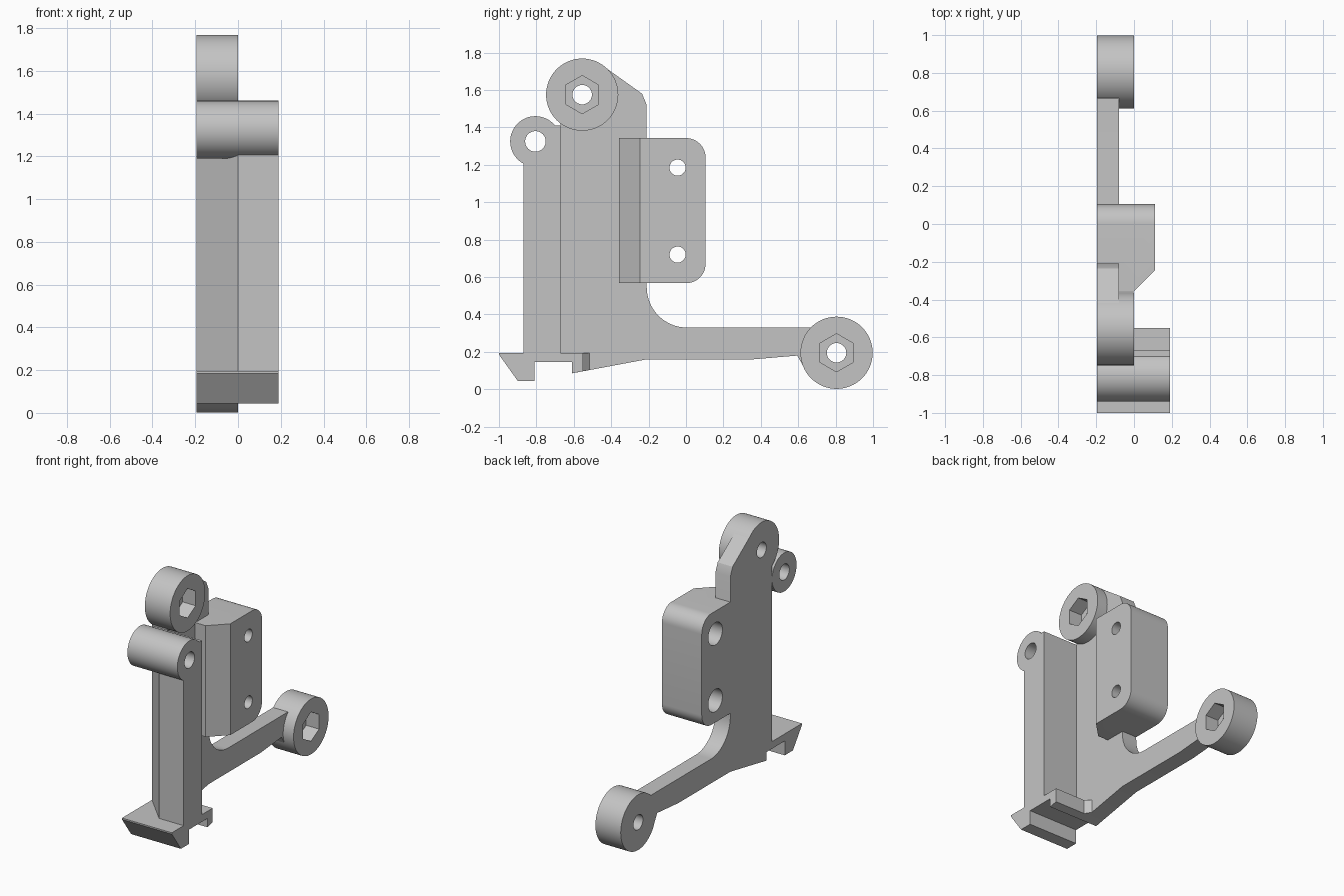
import bpy, bmesh
from math import sin, cos, radians

if "Cube" in bpy.data.objects:
    bpy.data.objects.remove(bpy.data.objects["Cube"], do_unlink=True)

grey = bpy.data.materials.new("plain grey")
grey.use_nodes = True
GREY = (0.55, 0.55, 0.55, 1)
grey.diffuse_color = GREY
grey.node_tree.nodes["Principled BSDF"].inputs["Base Color"].default_value = GREY

SIDE, PLATE, MID, FAR = -0.195, -0.08, 0.0, 0.19
TOP_HUB, ARM_HUB, TUBE = (-0.555, 1.575), (0.805, 0.195), (-0.805, 1.325)
MOUNT_HOLES = [(-0.045, 0.72), (-0.045, 1.185)]


def arc(centre, r, start=0, end=360, n=64):
    """Points on an arc; a full circle leaves out its repeated last point."""
    count = n if end - start == 360 else n + 1
    angles = [radians(start + (end - start) * i / n) for i in range(count)]
    return [(centre[0] + r * cos(a), centre[1] + r * sin(a)) for a in angles]


def prism(name, pts, lo, hi, axis="x", bevel=None):
    """Extrude a profile along x or z; bevel = (edge rule, offset, segments)."""
    bm = bmesh.new()
    rings = [[bm.verts.new((t, *p) if axis == "x" else (*p, t)) for p in pts]
             for t in (lo, hi)]
    for ring in rings:
        bm.faces.new(ring)
    for i in range(len(pts)):
        bm.faces.new((rings[0][i - 1], rings[0][i], rings[1][i], rings[1][i - 1]))
    if bevel:
        rule, offset, segments = bevel
        edges = [e for e in bm.edges if rule(e.verts[0].co, e.verts[1].co)]
        bmesh.ops.bevel(bm, geom=edges, offset=offset, segments=segments,
                        profile=0.5, affect="EDGES")
    bmesh.ops.recalc_face_normals(bm, faces=bm.faces)
    mesh = bpy.data.meshes.new(name)
    bm.to_mesh(mesh)
    bm.free()
    mesh.materials.append(grey)
    obj = bpy.data.objects.new(name, mesh)
    bpy.context.collection.objects.link(obj)
    return obj


def activate(obj):
    bpy.ops.object.select_all(action="DESELECT")
    obj.select_set(True)
    bpy.context.view_layer.objects.active = obj


def cut(targets, cutter):
    """Subtract a cutter from each part, then remove it."""
    cutter.hide_render = True
    for obj in targets:
        activate(obj)
        mod = obj.modifiers.new("cut", "BOOLEAN")
        mod.operation, mod.solver, mod.object = "DIFFERENCE", "EXACT", cutter
        bpy.ops.object.modifier_apply(modifier=mod.name)
    bpy.data.objects.remove(cutter, do_unlink=True)


# Side plate with the curved arm
plate = prism("side_plate", [
    (-0.67, 0.15), (-0.61, 0.15), (-0.61, 0.085), (-0.21, 0.16), (0.36, 0.16),
    (0.595, 0.18), (0.655, 0.075), ARM_HUB, (0.665, 0.33),
    *arc((0.005, 0.545), 0.215, 270, 180, 16),
    (-0.21, 1.52), (-0.235, 1.58), (-0.442, 1.728), TOP_HUB, (-0.67, 1.424)],
    SIDE, PLATE)

# Front column with a slanted outer side
column = prism("front_column", [
    (MID, -0.87), (FAR, -0.87), (FAR, -0.67), (SIDE, -0.67)], 0.17, 1.41, "z")

# Clip foot with its slot and angled end
foot = prism("clip_foot", [
    (-1, 0.195), (-1, 0.185), (-0.9, 0.045), (-0.81, 0.045), (-0.81, 0.145),
    (-0.61, 0.145), (-0.61, 0.085), (-0.515, 0.103), (-0.515, 0.195)], SIDE, FAR)
cut([foot], prism("foot_cutter", [
    (PLATE, -0.515), (PLATE + 0.035, -0.55), (0.3, -0.55), (0.3, -0.4), (PLATE, -0.4)],
    0, 0.4, "z"))

# Pivot tube on top of the column
tube = prism("pivot_tube", arc(TUBE, 0.135), SIDE, FAR)
cut([tube, column], prism("tube_bore", arc(TUBE, 0.055, n=40), -0.4, 0.4))

# Chamfered hubs with a hexagonal socket
hubs = []
for name, centre in (("top_hub", TOP_HUB), ("arm_hub", ARM_HUB)):
    hub = prism(name, arc(centre, 0.193), SIDE, MID, bevel=(
        lambda a, b: a.x > -0.01 and b.x > -0.01, 0.038, 1))
    cut([hub, plate], prism("hub_bore", arc(centre, 0.052, n=40), -0.4, 0.4))
    cut([hub, plate], prism("hex_socket", arc(centre, 0.102, 30, 390, 6), -0.1, 0.2))
    hubs.append(hub)

# Mounting block with rounded back corners and counterbored holes
mount = prism("mounting_block", [
    (SIDE, 0.105), (SIDE, -0.25), (PLATE - 0.02, -0.25), (PLATE - 0.02, -0.357),
    (MID, -0.357), (0.112, -0.245), (0.112, 0.105)], 0.567, 1.343, "z",
    bevel=(lambda a, b: min(a.y, b.y) > 0.1 and abs(a.z - b.z) < 0.01, 0.105, 12))
for centre in MOUNT_HOLES:
    cut([mount], prism("screw_bore", arc(centre, 0.043, n=40), -0.4, 0.4))
    cut([mount], prism("counterbore", arc(centre, 0.078, n=40), -0.4, -0.02))

# Smooth round surfaces, keep edges sharp
for obj in [plate, column, foot, tube, mount, *hubs]:
    activate(obj)
    bpy.ops.object.shade_smooth_by_angle(angle=radians(25))
